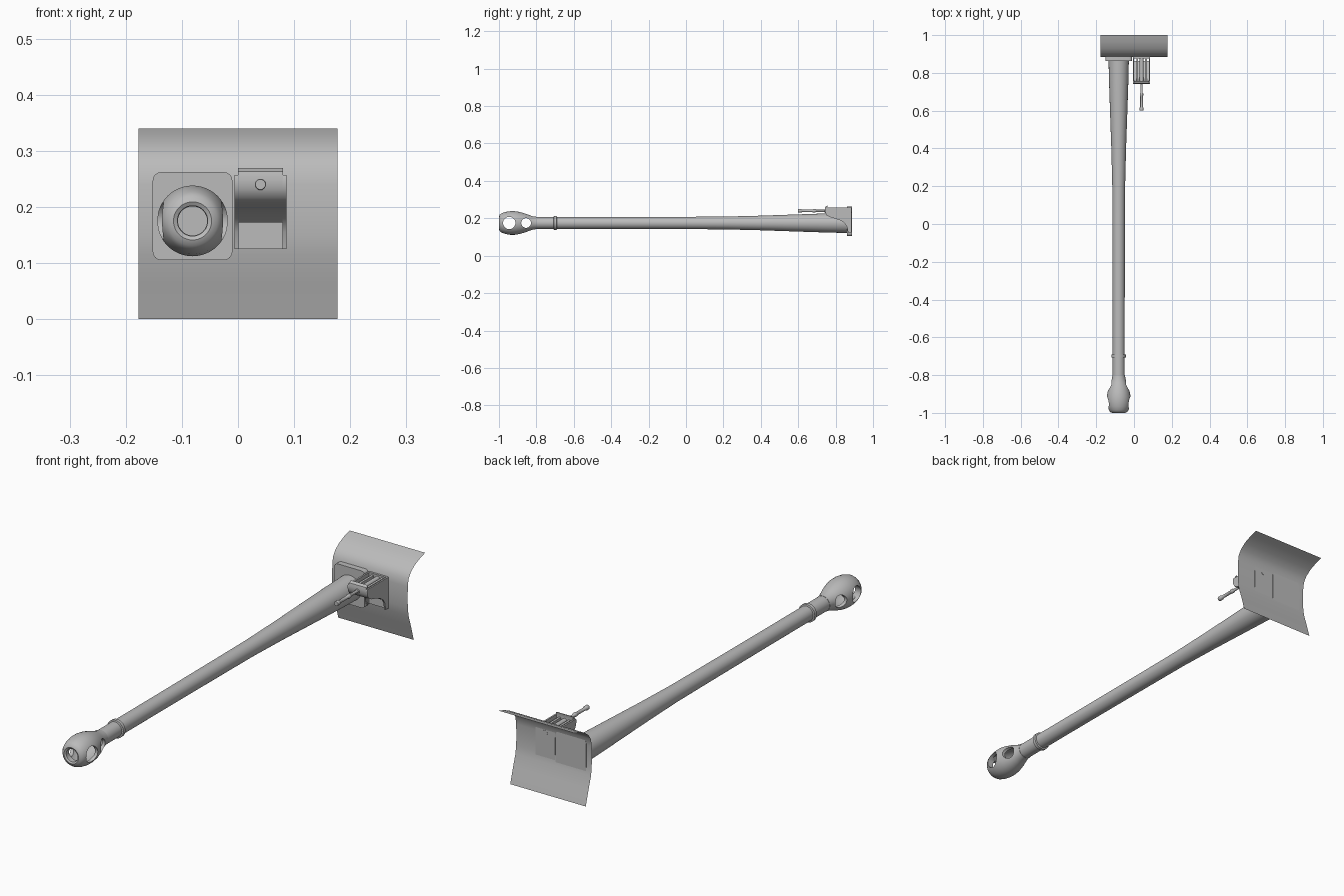
import bpy, bmesh, math
from mathutils import Vector

if "Cube" in bpy.data.objects:
    bpy.data.objects.remove(bpy.data.objects["Cube"])

grey = bpy.data.materials.new("plain_grey")
grey.diffuse_color = (0.5, 0.5, 0.5, 1)
grey.use_nodes = True
grey.node_tree.nodes["Principled BSDF"].inputs["Base Color"].default_value = grey.diffuse_color


def finish(name, bm, angle=35):
    bmesh.ops.recalc_face_normals(bm, faces=bm.faces)
    mesh = bpy.data.meshes.new(name)
    bm.to_mesh(mesh)
    bm.free()
    mesh.materials.append(grey)
    ob = bpy.data.objects.new(name, mesh)
    bpy.context.collection.objects.link(ob)
    smooth(ob, angle)
    return ob


def smooth(ob, angle=35):
    bpy.ops.object.select_all(action='DESELECT')
    ob.select_set(True)
    bpy.context.view_layer.objects.active = ob
    bpy.ops.object.shade_smooth_by_angle(angle=math.radians(angle))


def lathe(name, profile, x, z, sides=40, closed=False, angle=35):
    """Turn (y, radius) points around an axis parallel to y."""
    bm = bmesh.new()
    rings = []
    for y, r in profile:
        rings.append([bm.verts.new((x + r * math.cos(math.tau * i / sides), y,
                                    z + r * math.sin(math.tau * i / sides))) for i in range(sides)])
    pairs = list(zip(rings, rings[1:])) + ([(rings[-1], rings[0])] if closed else [])
    for a, b in pairs:
        for i in range(sides):
            j = (i + 1) % sides
            bm.faces.new((a[i], a[j], b[j], b[i]))
    if not closed:
        bm.faces.new(rings[0])
        bm.faces.new(rings[-1])
    return finish(name, bm, angle)


def extrude(name, points, depth, angle=35):
    """Extrude a closed outline of 3D points along a vector."""
    bm = bmesh.new()
    face = bm.faces.new([bm.verts.new(p) for p in points])
    ext = bmesh.ops.extrude_face_region(bm, geom=[face])
    verts = [g for g in ext["geom"] if isinstance(g, bmesh.types.BMVert)]
    bmesh.ops.translate(bm, verts=verts, vec=Vector(depth))
    return finish(name, bm, angle)


def rounded(x0, x1, z0, z1, r, y, n=4):
    """Rounded rectangle facing the front."""
    pts = []
    for cx, cz, start in ((x1 - r, z1 - r, 0), (x0 + r, z1 - r, 90),
                          (x0 + r, z0 + r, 180), (x1 - r, z0 + r, 270)):
        for i in range(n + 1):
            a = math.radians(start + 90 * i / n)
            pts.append((cx + r * math.cos(a), y, cz + r * math.sin(a)))
    return pts


# Curved shield sheet
section = [(1.0, .34), (.966, .33), (.93, .314), (.905, .295), (.889, .272), (.884, .24),
           (.883, .19), (.884, .15), (.889, .115), (.905, .065), (.924, 0)]
bm = bmesh.new()
rows = [[bm.verts.new((x, y, z)) for x in (-.177, .177)] for y, z in section]
for a, b in zip(rows, rows[1:]):
    bm.faces.new((a[0], a[1], b[1], b[0]))
finish("shield", bm, 60)

# Barrel, collar and mounting plate
BX, BZ = -.081, .175
lathe("barrel", [(-.81, .032), (-.4, .032), (0, .033), (.2, .034), (.4, .039),
                 (.6, .046), (.75, .051), (.878, .054)], BX, BZ)
lathe("barrel_collar", [(-.708, .032), (-.706, .038), (-.692, .038), (-.69, .032)], BX, BZ)
extrude("barrel_plate", rounded(-.152, -.01, .105, .262, .015, .862), (0, .025, 0))

# Hollow muzzle brake with cross holes
muzzle = lathe("muzzle_brake", [
    (-.80, .033), (-.82, .036), (-.84, .043), (-.865, .052), (-.89, .059), (-.915, .063),
    (-.94, .063), (-.965, .059), (-.985, .052), (-.996, .044), (-1.0, .034),
    (-.996, .027), (-.975, .027), (-.965, .045), (-.94, .050), (-.915, .050),
    (-.88, .043), (-.85, .032), (-.83, .026), (-.80, .026)], BX, BZ, 48, True)
for y, r in ((-.945, .033), (-.855, .026)):
    ring = [(BX - .1, y + r * math.cos(math.tau * i / 32), BZ + r * math.sin(math.tau * i / 32))
            for i in range(32)]
    cutter = extrude("hole_cutter", ring, (.2, 0, 0))
    mod = muzzle.modifiers.new("hole", 'BOOLEAN')
    mod.operation, mod.object, mod.solver = 'DIFFERENCE', cutter, 'EXACT'
    bpy.context.view_layer.objects.active = muzzle
    bpy.ops.object.modifier_apply(modifier=mod.name)
    bpy.data.objects.remove(cutter)
smooth(muzzle)

# Sight bracket: two cheeks, a curved scoop between them, and a back plate
SX = .04
under = [(.742, .25), (.744, .232), (.752, .216), (.768, .207), (.80, .198), (.83, .187),
         (.85, .172), (.86, .155)]
outline = [(.884, .257), (.745, .257)] + under + [(.866, .125), (.884, .125)]
for side, x in (("left", -.006), ("right", .079)):
    extrude(side + "_cheek", [(x, y, z) for y, z in outline], (.007, 0, 0))
scoop = [(.745, .263)] + under[:7]
inner = [(y + .012, z + .006) for y, z in reversed(scoop)]
extrude("scoop", [(SX - .04, y, z) for y, z in scoop + inner], (.08, 0, 0))
extrude("bracket_plate", rounded(-.006, .086, .125, .257, .003, .877, 2), (0, .009, 0))
for side, x in (("left", .012), ("right", .058)):
    extrude(side + "_rib", [(x, .75, .22), (x, .75, .25), (x, .884, .25), (x, .884, .19),
                            (x, .83, .195)], (.01, 0, 0))

# Slim rod running through the bracket
lathe("sight_rod", [(.60, .009), (.602, .010), (.615, .010), (.62, .007), (.675, .007),
                    (.68, .009), (.69, .009), (.695, .006), (.74, .006), (.745, .011),
                    (.887, .011)], SX, .24, 20)
